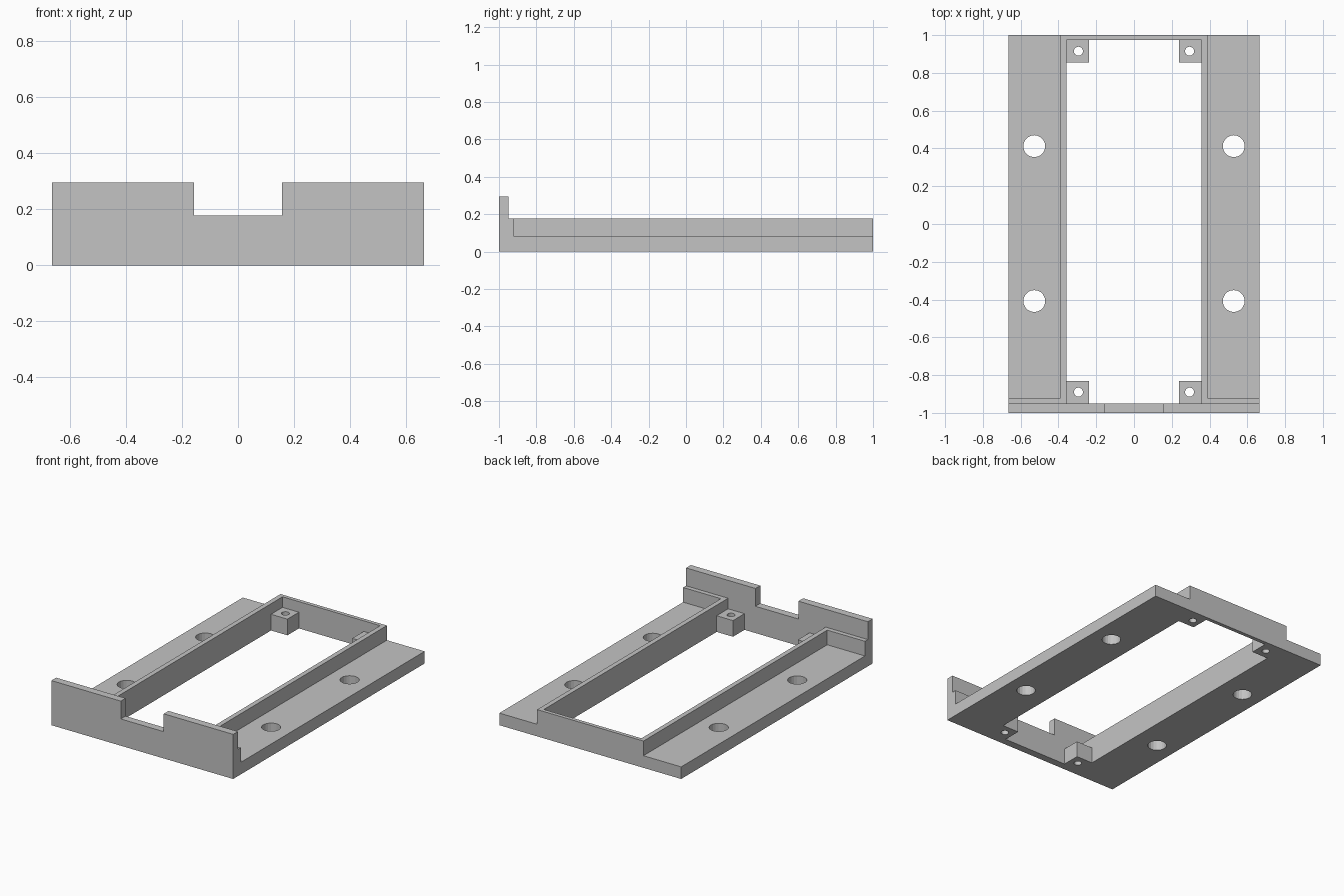
import bpy, bmesh
from mathutils import Matrix, Vector

cube = bpy.data.objects.get("Cube")
if cube:
    bpy.data.objects.remove(cube, do_unlink=True)

# Main dimensions
HALF_W, HALF_L = 0.665, 1.0
INNER, OUTER = 0.357, 0.389      # faces of the long walls
FLANGE, WALL, TALL = 0.08, 0.177, 0.295
POST, POST_H = 0.12, 0.107
FRONT_IN, BACK_IN = -0.95, 0.975  # inner faces of the end walls

grey = bpy.data.materials.new("light_grey")
grey.use_nodes = True
colour = (0.55, 0.55, 0.55, 1)
grey.diffuse_color = colour
grey.node_tree.nodes["Principled BSDF"].inputs["Base Color"].default_value = colour


def finish(name, bm):
    bmesh.ops.recalc_face_normals(bm, faces=bm.faces)
    mesh = bpy.data.meshes.new(name)
    bm.to_mesh(mesh)
    bm.free()
    mesh.materials.append(grey)
    obj = bpy.data.objects.new(name, mesh)
    bpy.context.collection.objects.link(obj)
    return obj


def extrude_profile(name, profile, y0, y1):
    """Extrude an (x, z) outline along y."""
    bm = bmesh.new()
    face = bm.faces.new([bm.verts.new((x, y0, z)) for x, z in profile])
    new = bmesh.ops.extrude_face_region(bm, geom=[face])["geom"]
    verts = [v for v in new if isinstance(v, bmesh.types.BMVert)]
    bmesh.ops.translate(bm, verts=verts, vec=Vector((0, y1 - y0, 0)))
    return finish(name, bm)


def box(name, xa, xb, y0, y1, z0, z1):
    return extrude_profile(name, [(xa, z0), (xb, z0), (xb, z1), (xa, z1)], y0, y1)


def drill(obj, centres, radius, sides):
    """Cut vertical through holes."""
    bm = bmesh.new()
    for x, y in centres:
        bmesh.ops.create_cone(bm, cap_ends=True, segments=sides, radius1=radius,
                              radius2=radius, depth=1, matrix=Matrix.Translation((x, y, 0)))
    cutter = finish("hole_cutter", bm)
    cutter.hide_render = True
    mod = obj.modifiers.new("holes", "BOOLEAN")
    mod.operation, mod.solver, mod.object = "DIFFERENCE", "EXACT", cutter
    bpy.context.view_layer.objects.active = obj
    bpy.ops.object.modifier_apply(modifier=mod.name)
    bpy.data.objects.remove(cutter, do_unlink=True)


# Tall front plate with a central notch
NOTCH = 0.157
extrude_profile("front_plate", [
    (-HALF_W, 0), (HALF_W, 0), (HALF_W, TALL), (NOTCH, TALL),
    (NOTCH, WALL), (-NOTCH, WALL), (-NOTCH, TALL), (-HALF_W, TALL)],
    -HALF_L, FRONT_IN)

# Thin back wall between the rails
box("back_wall", -INNER, INNER, BACK_IN, HALF_L, 0, WALL)

for side, s in (("left", 1), ("right", -1)):
    # Rail: low mounting flange with an upright inner wall
    rail = extrude_profile(side + "_rail", [
        (s * x, z) for x, z in [(INNER, 0), (HALF_W, 0), (HALF_W, FLANGE),
                                (OUTER, FLANGE), (OUTER, WALL), (INNER, WALL)]],
        FRONT_IN, HALF_L)
    drill(rail, [(s * 0.528, 0.412), (s * 0.528, -0.408)], 0.058, 20)

    # Stiffening ledge behind the front plate
    box(side + "_front_ledge", s * OUTER, s * HALF_W, FRONT_IN, -0.92, FLANGE, WALL)

    # Corner screw posts
    for end, y0 in (("front", FRONT_IN), ("back", BACK_IN - POST)):
        post = box(f"{side}_{end}_post", s * (INNER - POST), s * INNER,
                   y0, y0 + POST, 0, POST_H)
        drill(post, [(s * 0.294, y0 + POST / 2)], 0.024, 16)
